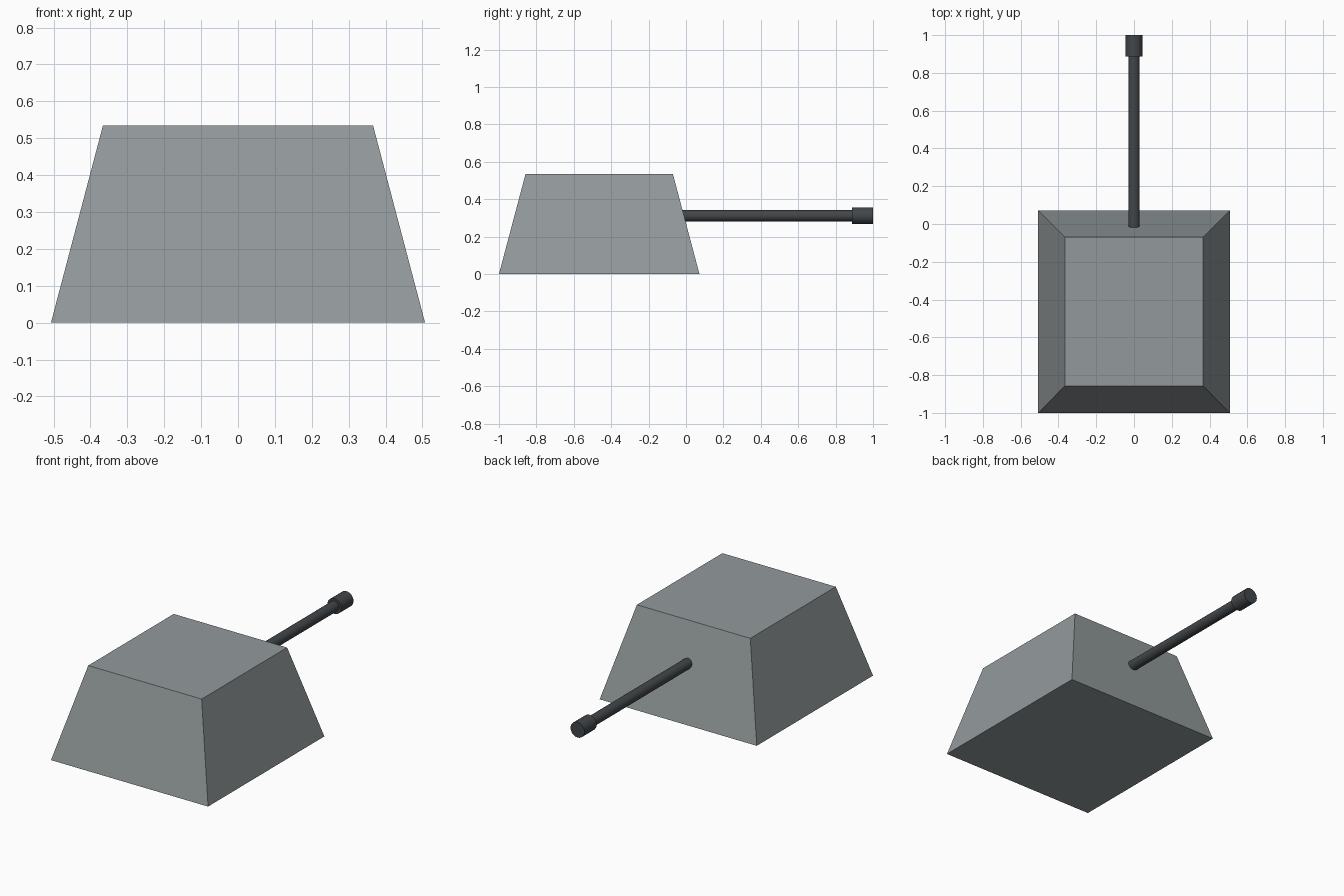
import bpy, bmesh
from math import pi

if "Cube" in bpy.data.objects:
    bpy.data.objects.remove(bpy.data.objects["Cube"])


def material(name, rgb):
    mat = bpy.data.materials.new(name)
    mat.diffuse_color = (*rgb, 1)
    mat.use_nodes = True
    mat.node_tree.nodes["Principled BSDF"].inputs["Base Color"].default_value = mat.diffuse_color
    return mat


dark = material("dark_metal", (0.055, 0.062, 0.068))
armour = material("armour_grey", (0.29, 0.322, 0.33))

HEIGHT = 0.535
BARREL_Z = 0.312


def tube(name, radius, y0, y1, sides=24):
    """Solid cylinder running along y."""
    bpy.ops.mesh.primitive_cylinder_add(
        vertices=sides, radius=radius, depth=y1 - y0,
        location=(0, (y0 + y1) / 2, BARREL_Z), rotation=(pi / 2, 0, 0))
    ob = bpy.context.object
    ob.name = name
    ob.data.materials.append(dark)
    bpy.ops.object.shade_smooth_by_angle()
    return ob


# Turret body: box whose top is inset evenly on all sides
bm = bmesh.new()
bmesh.ops.create_cube(bm, size=1)
for v in bm.verts:
    top = v.co.z > 0
    hx, hy = (0.366, 0.394) if top else (0.507, 0.536)
    v.co.x = hx if v.co.x > 0 else -hx
    v.co.y = -0.464 + (hy if v.co.y > 0 else -hy)
    v.co.z = HEIGHT if top else 0
mesh = bpy.data.meshes.new("turret_body")
bm.to_mesh(mesh)
bm.free()
mesh.materials.append(armour)
bpy.context.collection.objects.link(bpy.data.objects.new("turret_body", mesh))

# Gun barrel, rooted just inside the sloped rear wall, with a thicker muzzle
tube("barrel", 0.03, -0.06, 0.9)
tube("muzzle", 0.045, 0.888, 1.0)
